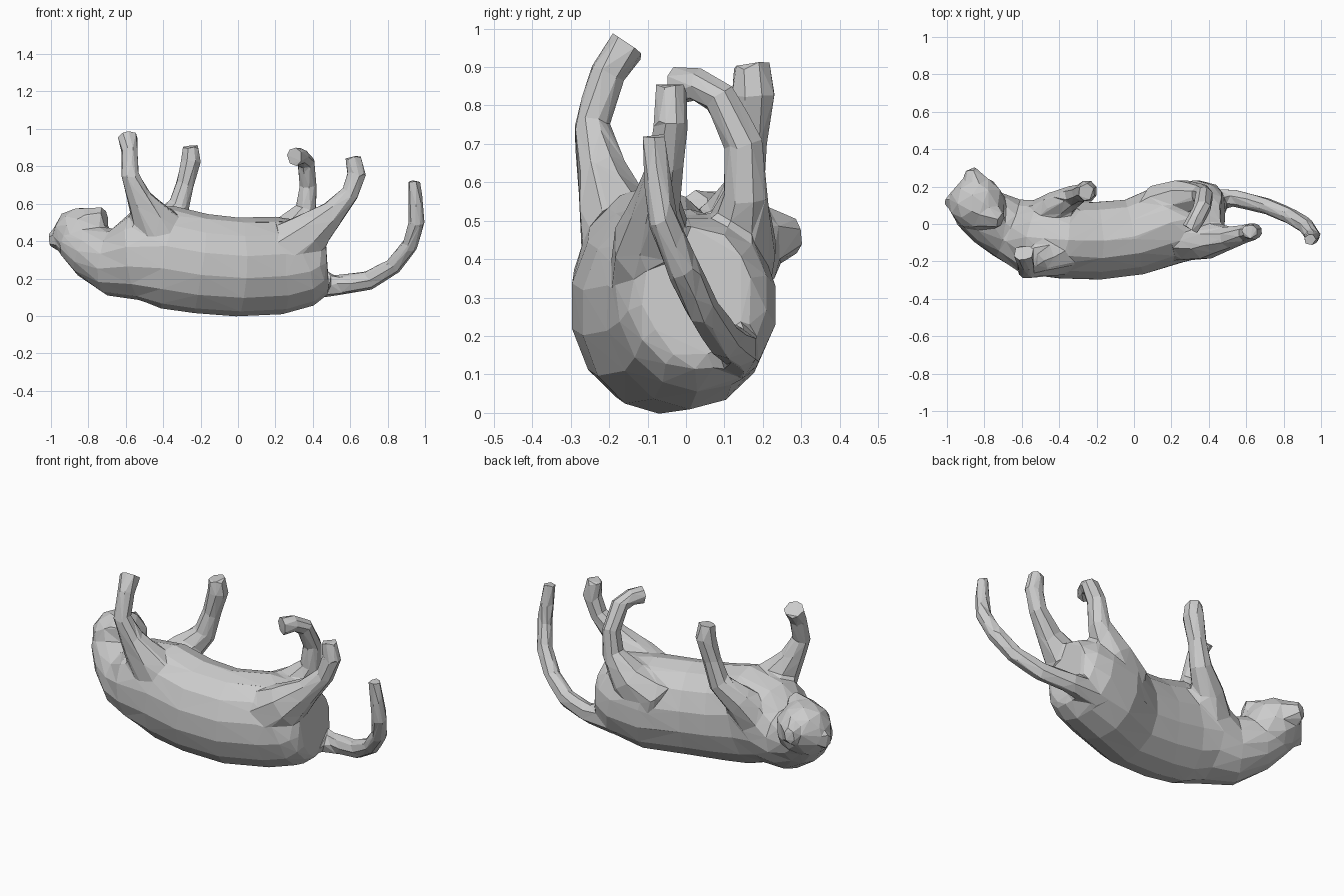
import bpy, bmesh, math
from mathutils import Vector, Matrix

parts = []


def finish(name, bm):
    bmesh.ops.recalc_face_normals(bm, faces=bm.faces)
    bmesh.ops.triangulate(bm, faces=bm.faces)
    me = bpy.data.meshes.new(name)
    bm.to_mesh(me)
    bm.free()
    ob = bpy.data.objects.new(name, me)
    bpy.context.collection.objects.link(ob)
    parts.append(ob)
    return ob


def loft(name, sections, sides, phase=0.5):
    """Tube through (x, y, z, half width, half depth) sections."""
    pts = [Vector(s[:3]) for s in sections]
    bm = bmesh.new()
    rings = []
    for i, s in enumerate(sections):
        t = (pts[min(i + 1, len(pts) - 1)] - pts[max(i - 1, 0)]).normalized()
        u = Vector((0, 1, 0))
        u = (u - t * t.dot(u)).normalized()
        v = t.cross(u)
        angles = [2 * math.pi * (k + phase) / sides for k in range(sides)]
        rings.append([bm.verts.new(pts[i] + u * math.cos(a) * s[3] + v * math.sin(a) * s[4])
                      for a in angles])
    for a, b in zip(rings, rings[1:]):
        for k in range(sides):
            n = (k + 1) % sides
            bm.faces.new((a[k], a[n], b[n], b[k]))
    bm.faces.new(rings[0])
    bm.faces.new(rings[-1])
    return finish(name, bm)


def ball(name, centre, radii, turn=0.0):
    bm = bmesh.new()
    bmesh.ops.create_icosphere(bm, subdivisions=2, radius=1)
    m = (Matrix.Translation(centre) @ Matrix.Rotation(turn, 4, 'Y')
         @ Matrix.Diagonal((*radii, 1)))
    bmesh.ops.transform(bm, matrix=m, verts=bm.verts)
    return finish(name, bm)


# Trunk lying on its back, from rump to nape
body = loft("cat", [
    (.475, .03, .315, .14, .17), (.43, .03, .312, .185, .205),
    (.36, .03, .285, .21, .235), (.22, .01, .27, .223, .262),
    (.0, -.07, .262, .21, .265), (-.2, -.09, .28, .213, .268),
    (-.38, -.09, .315, .207, .278), (-.55, -.07, .32, .207, .237),
    (-.68, -.02, .285, .17, .178), (-.79, .04, .345, .15, .145),
    (-.89, .10, .40, .12, .10)], 14)

# Head, muzzle and ears
ball("head", (-.84, .11, .435), (.155, .15, .15), .3)
loft("muzzle", [(-.86, .09, .46, .13, .11), (-.78, .05, .51, .085, .08),
                (-.71, .02, .525, .05, .06)], 6)
loft("ear_far", [(-.81, .13, .45, .12, .12), (-.85, .22, .455, .08, .085),
                 (-.875, .295, .46, .03, .045)], 6)
loft("ear_near", [(-.90, .10, .42, .09, .09), (-1.005, .135, .405, .035, .045)], 6)

# Front legs with shoulders
loft("front_leg_near", [
    (-.36, -.14, .32, .13, .17), (-.44, -.18, .49, .105, .13),
    (-.53, -.22, .63, .07, .07), (-.575, -.245, .75, .05, .052),
    (-.58, -.205, .88, .05, .047), (-.59, -.15, .96, .055, .062)], 8)
loft("front_leg_far", [
    (-.50, .02, .34, .11, .14), (-.41, .10, .48, .08, .095),
    (-.32, .15, .575, .06, .065), (-.285, .165, .70, .05, .052),
    (-.25, .175, .83, .062, .058), (-.255, .17, .91, .05, .047)], 8)

# Hind legs with thighs
loft("hind_leg_far", [
    (.14, .08, .34, .14, .15), (.27, .14, .44, .105, .11),
    (.365, .155, .57, .062, .062), (.375, .15, .70, .055, .05),
    (.365, .09, .82, .048, .05), (.335, .03, .855, .048, .045),
    (.30, -.03, .85, .05, .055)], 8)
loft("hind_leg_near", [
    (.24, -.08, .34, .125, .16), (.38, -.09, .44, .105, .125),
    (.50, -.075, .545, .066, .075), (.60, -.05, .655, .05, .052),
    (.635, -.04, .76, .048, .055), (.615, -.04, .855, .042, .045)], 8)

# Tail curling upward
loft("tail", [
    (.34, .13, .16, .065, .08), (.54, .14, .165, .05, .058),
    (.70, .10, .19, .046, .055), (.83, .045, .265, .046, .048),
    (.92, -.01, .38, .046, .046), (.955, -.06, .50, .042, .046),
    (.95, -.075, .62, .038, .041), (.94, -.085, .725, .036, .034)], 7)

# Fuse the parts into one skin, soften the joins, then reduce to coarse facets
for ob in parts:
    ob.select_set(True)
bpy.context.view_layer.objects.active = body
bpy.ops.object.join()
fuse = body.modifiers.new("fuse", 'REMESH')
fuse.mode = 'VOXEL'
fuse.voxel_size = 0.012
soft = body.modifiers.new("soften", 'SMOOTH')
soft.factor, soft.iterations = 0.5, 8
low = body.modifiers.new("facets", 'DECIMATE')
low.ratio = 0.016
low.use_collapse_triangulate = True
for name in ("fuse", "soften", "facets"):
    bpy.ops.object.modifier_apply(modifier=name)
body.data.shade_flat()
